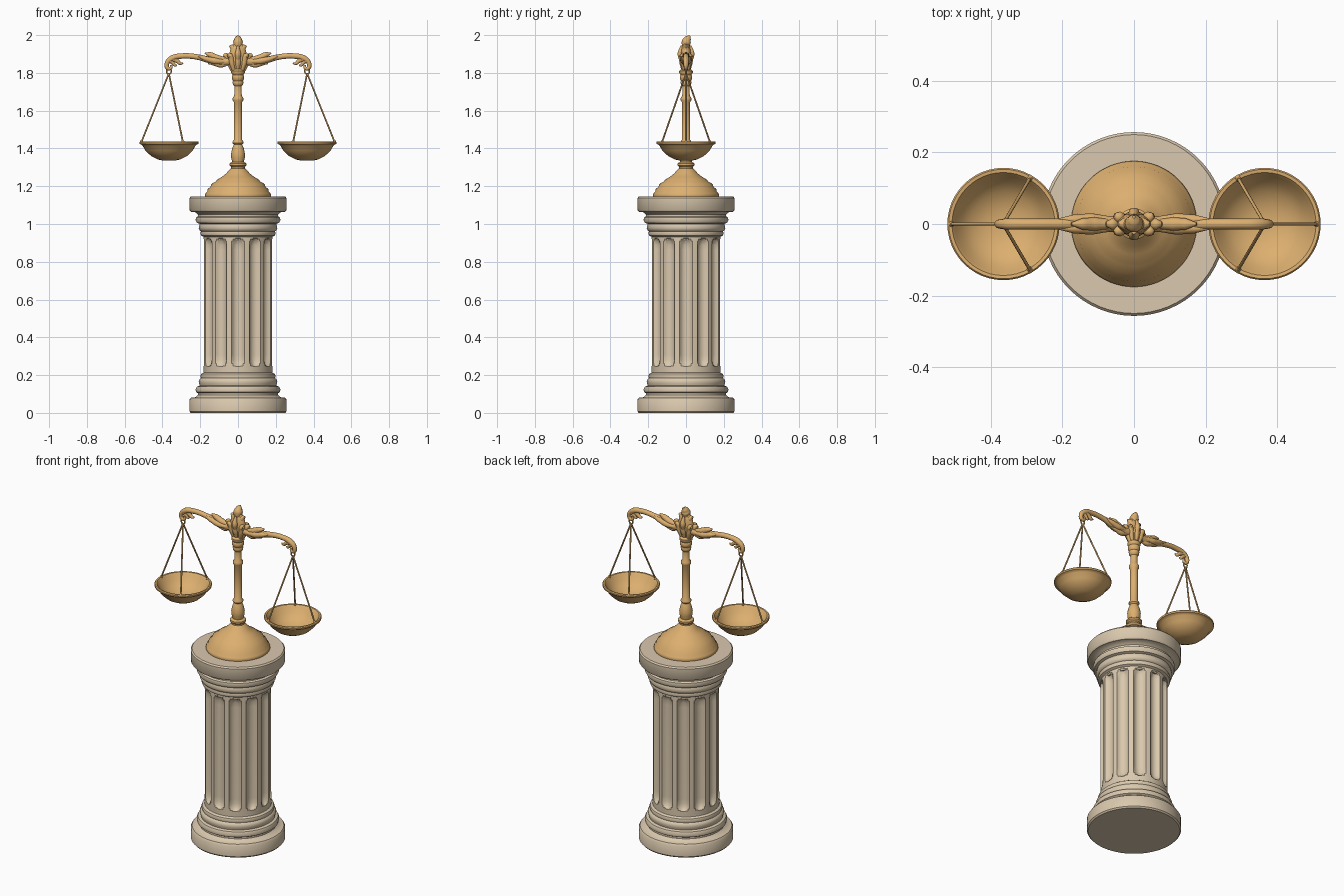
import bpy, bmesh, math
from math import sin, cos, pi, tau

if "Cube" in bpy.data.objects:
    bpy.data.objects.remove(bpy.data.objects["Cube"])


def material(name, rgb):
    m = bpy.data.materials.new(name)
    m.use_nodes = True
    m.diffuse_color = (*rgb, 1)
    m.node_tree.nodes["Principled BSDF"].inputs["Base Color"].default_value = (*rgb, 1)
    return m


gold = material("warm gold", (0.72, 0.43, 0.16))
stone = material("beige stone", (0.70, 0.58, 0.42))


def finish(name, mesh, mat, angle=40):
    obj = bpy.data.objects.new(name, mesh)
    bpy.context.collection.objects.link(obj)
    mesh.materials.clear()
    mesh.materials.append(mat)
    bpy.ops.object.select_all(action='DESELECT')
    obj.select_set(True)
    bpy.context.view_layer.objects.active = obj
    bpy.ops.object.shade_smooth_by_angle(angle=math.radians(angle))
    return obj


def surface(name, heights, radius, segs, mat, x=0, squash=1, angle=40):
    """Stack of rings; radius(i, angle) gives the outline of ring i."""
    bm = bmesh.new()
    rings = []
    for i, z in enumerate(heights):
        ring = []
        for k in range(segs):
            a = tau * k / segs
            r = radius(i, a)
            ring.append(bm.verts.new((x + r * cos(a), r * sin(a) * squash, z)))
        rings.append(ring)
    for low, high in zip(rings, rings[1:]):
        for k in range(segs):
            n = (k + 1) % segs
            bm.faces.new((low[k], low[n], high[n], high[k]))
    bm.faces.new(rings[0][::-1])
    bm.faces.new(rings[-1])
    bmesh.ops.recalc_face_normals(bm, faces=bm.faces)
    mesh = bpy.data.meshes.new(name)
    bm.to_mesh(mesh)
    bm.free()
    return finish(name, mesh, mat, angle)


def lathe(name, profile, mat, segs=64, **kw):
    return surface(name, [p[1] for p in profile], lambda i, a: profile[i][0], segs, mat, **kw)


def tube(name, path, radii, mat, flat=1):
    """Smooth tapered tube along a path, optionally thinned front to back."""
    cu = bpy.data.curves.new(name, 'CURVE')
    cu.dimensions = '3D'
    cu.bevel_depth = 1
    cu.bevel_resolution = 3
    cu.resolution_u = 6
    cu.use_fill_caps = True
    sp = cu.splines.new('BEZIER')
    sp.bezier_points.add(len(path) - 1)
    for bp, co, r in zip(sp.bezier_points, path, radii):
        bp.co = co
        bp.radius = r
    for bp in sp.bezier_points:
        bp.handle_left_type = bp.handle_right_type = 'AUTO'
    tmp = bpy.data.objects.new(name + " guide", cu)
    bpy.context.collection.objects.link(tmp)
    deps = bpy.context.evaluated_depsgraph_get()
    mesh = bpy.data.meshes.new_from_object(tmp.evaluated_get(deps))
    bpy.data.objects.remove(tmp)
    for v in mesh.vertices:
        v.co.y *= flat
    return finish(name, mesh, mat, 60)


# Column foot and its mirrored capital
TOP = 1.145
foot = [(0.25, 0), (0.257, 0.008), (0.257, 0.07), (0.25, 0.08), (0.225, 0.083),
        (0.212, 0.095), (0.212, 0.104), (0.222, 0.11), (0.225, 0.125), (0.218, 0.139),
        (0.203, 0.144), (0.206, 0.155), (0.208, 0.168), (0.202, 0.18), (0.196, 0.184),
        (0.199, 0.195), (0.195, 0.206), (0.182, 0.213), (0.178, 0.23)]
lathe("column_foot", foot, stone)
lathe("column_capital", [(r, TOP - z) for r, z in reversed(foot)], stone)

# Fluted shaft with rounded flute ends
FLUTES, Z0, Z1 = 12, 0.245, 0.925
ends = [0.004 * i * i for i in range(5)]
levels = [0.215] + [Z0 + e for e in ends] + [Z1 - e for e in reversed(ends)] + [0.93]


def shaft_radius(i, a):
    z = levels[i]
    inset = min(z - Z0, Z1 - z)
    reach = 0.05
    if inset <= 0:
        return 0.182
    width = 0.34 * (math.sqrt(1 - (1 - min(inset / reach, 1)) ** 2))
    u = (a * FLUTES / tau + 0.5) % 1 - 0.5
    if abs(u) >= width:
        return 0.182
    return 0.182 - 0.024 * math.sqrt(1 - (u / width) ** 2) * (width / 0.34)


surface("column_shaft", levels, shaft_radius, FLUTES * 14, stone, angle=35)

# Stepped dome base and turned post
lathe("scale_base", [(0.172, 1.14), (0.176, 1.15), (0.172, 1.163), (0.163, 1.172), (0.160, 1.185),
                     (0.146, 1.197), (0.140, 1.212), (0.118, 1.225), (0.110, 1.235), (0.085, 1.25),
                     (0.062, 1.268), (0.048, 1.285), (0.036, 1.295), (0.036, 1.302),
                     (0.044, 1.31), (0.044, 1.32), (0.034, 1.328)], gold)
lathe("post", [(0.028, 1.32), (0.036, 1.35), (0.037, 1.37), (0.031, 1.4), (0.022, 1.42),
               (0.029, 1.428), (0.029, 1.436), (0.022, 1.445), (0.022, 1.645), (0.028, 1.655),
               (0.028, 1.668), (0.02, 1.678), (0.019, 1.73), (0.027, 1.738), (0.029, 1.752),
               (0.026, 1.758), (0.032, 1.768), (0.033, 1.782), (0.029, 1.79),
               (0.036, 1.80), (0.036, 1.81), (0.025, 1.82)], gold, segs=32)

# Leafy crown on the post
lathe("crown_core", [(0.025, 1.80), (0.042, 1.84), (0.05, 1.88), (0.042, 1.92),
                     (0.028, 1.95), (0.01, 1.965)], gold, segs=24, squash=0.6)
for k in range(8):
    a = tau * k / 8
    c, s = cos(a), 0.45 * sin(a)
    tube(f"crown_leaf_{k + 1}",
         [(r * c, r * s, z) for r, z in ((0.025, 1.80), (0.045, 1.85), (0.062, 1.89), (0.078, 1.893))],
         [0.008, 0.015, 0.016, 0.007], gold)
for side, name in ((1, "left"), (-1, "right")):
    tube(f"crown_upper_leaf_{name}",
         [(side * 0.012, 0, 1.90), (side * 0.03, 0, 1.935), (side * 0.045, 0, 1.943)],
         [0.02, 0.016, 0.006], gold)
for side, name in ((-1, "front"), (1, "back")):
    tube(f"crown_bud_{name}",
         [(0, side * 0.02, 1.85), (0, side * 0.03, 1.90), (0, side * 0.022, 1.945)],
         [0.008, 0.016, 0.006], gold)
tube("crown_finial", [(0, 0, 1.93), (0, 0.002, 1.965), (0, 0.012, 1.985), (0, 0.02, 1.997)],
     [0.02, 0.026, 0.017, 0.004], gold)

# Bowl outline, outside then inside
bowl = [(0.03, 1.335), (0.06, 1.342), (0.095, 1.36), (0.125, 1.388), (0.14, 1.415),
        (0.148, 1.421), (0.156, 1.424), (0.157, 1.433), (0.153, 1.438), (0.144, 1.437),
        (0.135, 1.425), (0.118, 1.396), (0.09, 1.372), (0.055, 1.355), (0.02, 1.35)]

for side, name in ((1, "left"), (-1, "right")):
    def pts(flat_points, y=0):
        return [(side * x, y, z) for x, z in flat_points]

    # Curved arm ending in a scroll
    tube(f"beam_arm_{name}",
         pts([(0.02, 1.865), (0.10, 1.858), (0.15, 1.868), (0.22, 1.885), (0.30, 1.889),
              (0.35, 1.877), (0.376, 1.85), (0.372, 1.825), (0.356, 1.826), (0.354, 1.842)]),
         [0.025, 0.02, 0.018, 0.015, 0.015, 0.016, 0.013, 0.011, 0.009, 0.006], gold)
    # Leaves growing along the arm
    tube(f"beam_leaf_upper_{name}",
         pts([(0.06, 1.87), (0.11, 1.878), (0.145, 1.895), (0.175, 1.905)]),
         [0.012, 0.019, 0.016, 0.004], gold)
    tube(f"beam_leaf_lower_{name}",
         pts([(0.05, 1.855), (0.09, 1.843), (0.13, 1.852), (0.16, 1.85)]),
         [0.012, 0.016, 0.014, 0.004], gold)
    for y, face in ((-0.012, "front"), (0.012, "back")):
        tube(f"beam_leaf_{face}_{name}",
             pts([(0.07, 1.86), (0.12, 1.863), (0.17, 1.875), (0.21, 1.888)], y),
             [0.01, 0.018, 0.014, 0.004], gold)
    tube(f"scroll_leaf_{name}",
         pts([(0.355, 1.875), (0.325, 1.865), (0.305, 1.85), (0.29, 1.853)]),
         [0.012, 0.012, 0.009, 0.003], gold)
    tube(f"scroll_small_leaf_{name}",
         pts([(0.36, 1.865), (0.345, 1.853), (0.332, 1.84), (0.322, 1.842)]),
         [0.012, 0.01, 0.008, 0.003], gold)

    # Hanging ring
    ring = [(0.366 + 0.012 * cos(tau * k / 8), 1.81 + 0.018 * sin(tau * k / 8)) for k in range(9)]
    tube(f"hanging_ring_{name}", pts(ring), [0.004] * 9, gold)

    # Bowl and three hangers
    lathe(f"pan_{name}", bowl, gold, x=side * 0.365, segs=48)
    for k in range(3):
        a = tau * k / 3
        end = (side * (0.365 + 0.146 * cos(a)), 0.146 * sin(a), 1.435)
        tube(f"hanger_{name}_{k + 1}", [(side * 0.366, 0, 1.797), end], [0.0045, 0.0045], gold)
        tube(f"hanger_knob_{name}_{k + 1}",
             [(end[0], end[1], 1.428), (end[0], end[1], 1.437), (end[0], end[1], 1.446)],
             [0.006, 0.008, 0.003], gold)
